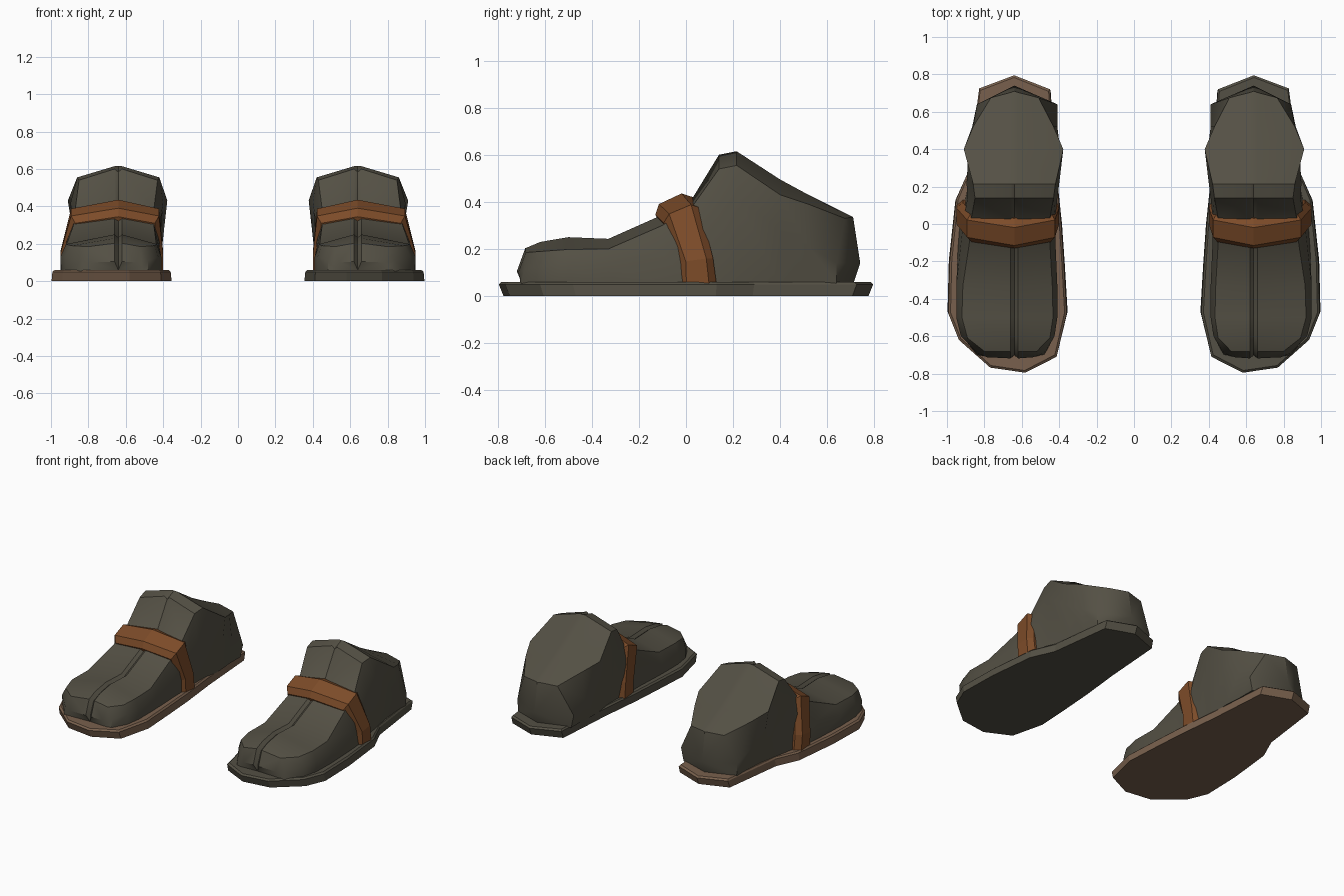
import bpy, bmesh, math
from mathutils import Vector

if "Cube" in bpy.data.objects:
    bpy.data.objects.remove(bpy.data.objects["Cube"])


def material(name, color):
    m = bpy.data.materials.new(name)
    m.diffuse_color = (*color, 1)
    m.use_nodes = True
    m.node_tree.nodes["Principled BSDF"].inputs["Base Color"].default_value = m.diffuse_color
    return m


CLOTH = material("dark olive cloth", (0.088, 0.080, 0.058))
LEATHER = material("strap leather", (0.205, 0.072, 0.022))
TAN = material("tan sole", (0.19, 0.118, 0.074))

SEAM_X = 0.64


def make_object(name, bm, mat, smooth):
    bmesh.ops.recalc_face_normals(bm, faces=bm.faces)
    mesh = bpy.data.meshes.new(name)
    bm.to_mesh(mesh)
    bm.free()
    mesh.materials.append(mat)
    ob = bpy.data.objects.new(name, mesh)
    bpy.context.collection.objects.link(ob)
    if smooth:
        bpy.ops.object.select_all(action='DESELECT')
        ob.select_set(True)
        bpy.context.view_layer.objects.active = ob
        bpy.ops.object.shade_smooth_by_angle(angle=math.radians(smooth))


def loft(bm, rings, side):
    """Skin closed rings of points, mirrored by side; returns the vertex rings."""
    rows = [[bm.verts.new((x * side, y, z)) for x, y, z in r] for r in rings]
    n = len(rows[0])
    for a, b in zip(rows, rows[1:]):
        for i in range(n):
            j = (i + 1) % n
            bm.faces.new((a[i], a[j], b[j], b[i]))
    return rows


def fan(bm, ring, tip, side):
    t = bm.verts.new((tip[0] * side, tip[1], tip[2]))
    for i in range(len(ring)):
        bm.faces.new((ring[i], ring[(i + 1) % len(ring)], t))


# Shoe stations: y, base inner/outer x, side inner/outer x and z,
# shoulder inner/outer x and z, ridge z, bow of the middle along y
STATIONS = [
    (-.705, .51, .81, .515, .805, .075, .54, .785, .10, .105, -.015),
    (-.67, .48, .84, .48, .84, .11, .52, .80, .185, .203, -.015),
    (-.60, .425, .92, .425, .925, .13, .45, .89, .19, .23, -.02),
    (-.50, .41, .945, .41, .95, .13, .433, .92, .198, .25, 0),
    (-.33, .41, .95, .41, .95, .13, .437, .915, .20, .243, 0),
    (-.10, .42, .94, .42, .925, .18, .45, .88, .30, .345, 0),
    (.03, .42, .93, .42, .91, .24, .45, .87, .385, .42, 0),
    (.14, .43, .90, .41, .89, .36, .43, .85, .54, .60, 0),
    (.215, .43, .885, .40, .895, .42, .42, .86, .555, .615, 0),
    (.40, .42, .85, .395, .885, .28, .378, .91, .43, .495, 0),
    (.52, .43, .84, .41, .865, .21, .43, .86, .39, .43, 0),
    (.64, .43, .835, .41, .84, .14, .51, .765, .33, .335, .07),
]


def shoe_ring(s):
    y, bi, bo, mi, mo, mz, si, so, sz, top, bow = s
    w = 0.02
    dip = top - (0.016 if -.69 < y < 0.2 else 0)
    notch = 0.025 if y < -0.55 else 0
    lean = 0.2 if -.69 < y < -0.65 else 0
    pts = [(bi, y, .05), (mi, y, mz), (si, y + bow * .5, sz),
           (SEAM_X - w, y + bow * .9, top), (SEAM_X, y + bow + notch, dip),
           (SEAM_X + w, y + bow * .9, top),
           (so, y + bow * .5, sz), (mo, y, mz), (bo, y, .05),
           (SEAM_X, y + bow, .05)]
    return [(x, py - lean * (.2 - z), z) for x, py, z in pts]


# Sole outline seen from above
OUTLINE = [(.58, -.795), (.77, -.768), (.94, -.62), (.997, -.48), (.99, -.2),
           (.955, .13), (.885, .29), (.83, .725), (.64, .795), (.445, .72),
           (.415, .29), (.385, 0), (.37, -.22), (.355, -.48), (.41, -.71)]

# Strap path: x, front y/z, back y/z, outward direction
STRAP = [
    (.915, -.03, .05, .13, .05, (1, 0, 0)),
    (.915, -.03, .14, .115, .16, (1, 0, .1)),
    (.87, -.095, .31, .06, .375, (.6, -.2, .7)),
    (.64, -.13, .345, .03, .42, (0, -.5, .9)),
    (.445, -.095, .31, .06, .375, (-.6, -.2, .7)),
    (.435, -.03, .14, .115, .16, (-1, 0, .1)),
    (.435, -.03, .05, .13, .05, (-1, 0, 0)),
]


def strap_ring(p):
    x, yf, zf, yb, zb, n = p
    front, back = Vector((x, yf, zf)), Vector((x, yb, zb))
    out = Vector(n).normalized()
    across = back - front
    return [front - out * .03, front,
            front + across * .2 + out * .035,
            back - across * .2 + out * .035,
            back, back - out * .03]


for side, label, sole_mat in ((1, "left", CLOTH), (-1, "right", TAN)):
    # flared sole with a thin chamfered rim
    bm = bmesh.new()
    rows = loft(bm, [[(x, y * .975, 0) for x, y in OUTLINE],
                     [(.675 + (x - .675) * .985, y, .05) for x, y in OUTLINE],
                     [(.675 + (x - .675) * .95, y * .985, .06) for x, y in OUTLINE]], side)
    bm.faces.new(rows[0])
    bm.faces.new(rows[-1])
    make_object(label + "_sole", bm, sole_mat, 0)

    # upper with a sunken seam, closed ankle and rounded toe and heel
    bm = bmesh.new()
    rows = loft(bm, [shoe_ring(s) for s in STATIONS], side)
    fan(bm, rows[0], (SEAM_X, -.70, .06), side)
    fan(bm, rows[-1], (SEAM_X, .74, .14), side)
    make_object(label + "_upper", bm, CLOTH, 38)

    # chamfered instep strap
    bm = bmesh.new()
    rows = loft(bm, [strap_ring(p) for p in STRAP], side)
    bm.faces.new(rows[0])
    bm.faces.new(rows[-1])
    make_object(label + "_strap", bm, LEATHER, 0)
